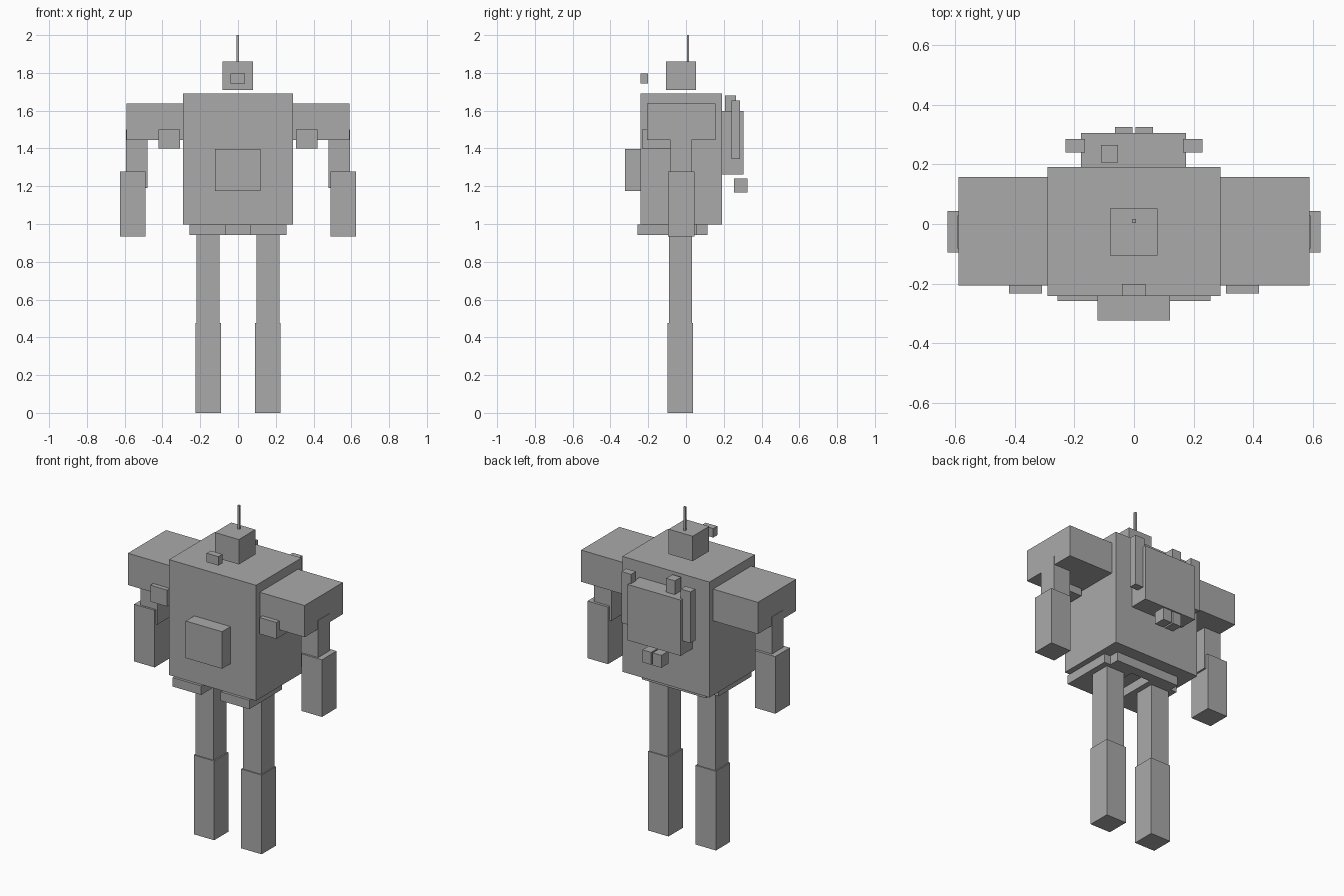
import bpy
import bmesh
from mathutils import Matrix, Vector

grey = bpy.data.materials.new("plain_grey")
grey.diffuse_color = (0.4, 0.4, 0.4, 1)


def box(name, x, y, z):
    """Box from its (min, max) range on each axis."""
    lo, hi = (Vector(c) for c in zip(x, y, z))
    bm = bmesh.new()
    size = Matrix.Diagonal((hi - lo).to_4d())
    bmesh.ops.create_cube(bm, size=1, matrix=size)
    mesh = bpy.data.meshes.new(name)
    bm.to_mesh(mesh)
    bm.free()
    mesh.materials.append(grey)
    obj = bpy.data.objects.new(name, mesh)
    obj.location = (lo + hi) / 2
    bpy.context.collection.objects.link(obj)


def pair(name, x, y, z):
    """The same box on both sides of x = 0."""
    box("right_" + name, x, y, z)
    box("left_" + name, (-x[1], -x[0]), y, z)


# Torso and chest
box("torso", (-0.29, 0.29), (-0.242, 0.191), (0.997, 1.692))
box("chest_box", (-0.122, 0.12), (-0.323, -0.242), (1.175, 1.398))

# Head, visor and antenna
box("head", (-0.081, 0.079), (-0.105, 0.052), (1.709, 1.859))
box("visor", (-0.04, 0.038), (-0.241, -0.202), (1.743, 1.797))
box("antenna", (-0.007, 0.006), (0.004, 0.017), (1.859, 2.0))

# Shoulders and arms
pair("shoulder", (0.29, 0.589), (-0.207, 0.157), (1.446, 1.637))
pair("shoulder_lamp", (0.308, 0.42), (-0.234, -0.08), (1.401, 1.5))
pair("upper_arm", (0.478, 0.592), (-0.083, 0.028), (1.19, 1.5))
pair("forearm", (0.489, 0.626), (-0.095, 0.044), (0.933, 1.277))

# Hip plates
pair("hip_plate", (0.065, 0.256), (-0.258, 0.055), (0.943, 0.997))
box("rear_hip_plate", (-0.214, 0.214), (0.055, 0.115), (0.943, 0.997))

# Legs
pair("thigh", (0.098, 0.22), (-0.091, 0.032), (0.477, 0.997))
pair("shin", (0.09, 0.226), (-0.098, 0.038), (0.0, 0.477))

# Backpack with side tanks, top box and nozzles
box("backpack", (-0.178, 0.175), (0.191, 0.305), (1.261, 1.597))
pair("side_tank", (0.165, 0.23), (0.24, 0.286), (1.344, 1.653))
box("top_box", (-0.111, -0.053), (0.206, 0.265), (1.597, 1.68))
pair("nozzle", (0.005, 0.063), (0.255, 0.325), (1.166, 1.241))
